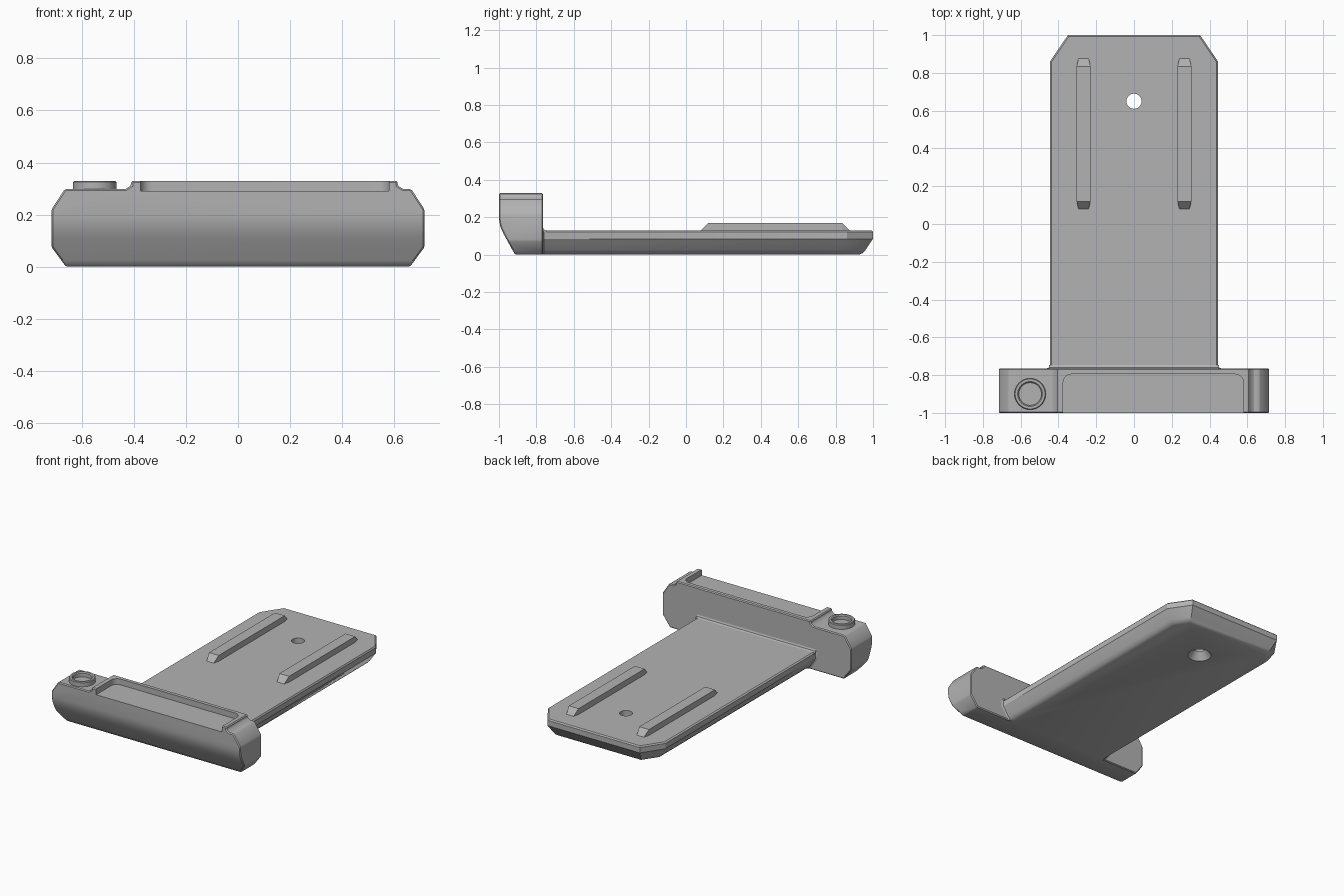
import bpy, bmesh, math
from mathutils import Vector

cube = bpy.data.objects.get("Cube")
if cube:
    bpy.data.objects.remove(cube, do_unlink=True)

grey = bpy.data.materials.new("plain grey")
grey.use_nodes = True
colour = (0.45, 0.45, 0.45, 1)
grey.diffuse_color = colour
grey.node_tree.nodes["Principled BSDF"].inputs["Base Color"].default_value = colour


def finish(name, bm):
    bmesh.ops.recalc_face_normals(bm, faces=bm.faces)
    mesh = bpy.data.meshes.new(name)
    bm.to_mesh(mesh)
    bm.free()
    mesh.materials.append(grey)
    ob = bpy.data.objects.new(name, mesh)
    bpy.context.collection.objects.link(ob)
    return ob


def loft(name, rings):
    """Skin a stack of equal-length rings and cap both ends."""
    bm = bmesh.new()
    loops = [[bm.verts.new(p) for p in ring] for ring in rings]
    n = len(loops[0])
    for a, b in zip(loops, loops[1:]):
        for i in range(n):
            j = (i + 1) % n
            bm.faces.new((a[i], a[j], b[j], b[i]))
    bm.faces.new(loops[0])
    bm.faces.new(loops[-1])
    return finish(name, bm)


def prism(name, points, axis, lo, hi):
    """Extrude a 2D outline along one axis."""
    def place(p, d):
        q = list(p)
        q.insert(axis, d)
        return q
    return loft(name, [[place(p, d) for p in points] for d in (lo, hi)])


def circle(x, y, r, z, n=40):
    return [(x + r * math.cos(2 * math.pi * i / n),
             y + r * math.sin(2 * math.pi * i / n), z) for i in range(n)]


def apply(ob, mod):
    bpy.context.view_layer.objects.active = ob
    bpy.ops.object.modifier_apply(modifier=mod.name)


def boolean(ob, cutter, operation):
    mod = ob.modifiers.new("cut", 'BOOLEAN')
    mod.operation = operation
    mod.solver = 'EXACT'
    mod.object = cutter
    apply(ob, mod)
    bpy.data.objects.remove(cutter, do_unlink=True)


def smooth(ob, degrees=30):
    bpy.ops.object.select_all(action='DESELECT')
    ob.select_set(True)
    bpy.context.view_layer.objects.active = ob
    bpy.ops.object.shade_smooth_by_angle(angle=math.radians(degrees))


# Front bar with its raised rim, trimmed by the side profile
W, BACK = 0.716, -0.765
bar = prism("front_bar", [
    (-0.66, 0), (0.66, 0), (W, 0.075), (W, 0.22), (0.665, 0.298),
    (0.635, 0.298), (0.612, 0.312), (0.612, 0.33), (-0.41, 0.33),
    (-0.41, 0.312), (-0.433, 0.298), (-0.665, 0.298), (-W, 0.22), (-W, 0.075),
], 1, -1.2, BACK)
side = prism("side_profile", [
    (-1, 0.5), (-1, 0.19), (-0.993, 0.15), (-0.975, 0.11), (-0.928, 0.025),
    (-0.91, -0.005), (-0.5, -0.005), (-0.5, 0.5)], 0, -1, 1)
boolean(bar, side, 'INTERSECT')
bevel = bar.modifiers.new("edge", 'BEVEL')
bevel.width = 0.006
bevel.segments = 1
bevel.limit_method = 'ANGLE'
bevel.angle_limit = math.radians(32)
apply(bar, bevel)

# Shallow tray in the rim, open at the front with rounded back corners
x0, x1, yb, r = -0.375, 0.58, -0.795, 0.045
tray = [(x0, -1.1), (x1, -1.1)]
for cx, start in ((x1 - r, 0), (x0 + r, 90)):
    for k in range(7):
        a = math.radians(start + 15 * k)
        tray.append((cx + r * math.cos(a), yb - r + r * math.sin(a)))
boolean(bar, prism("tray_cutter", tray, 2, 0.29, 0.5), 'DIFFERENCE')
smooth(bar)

# Round socket on the bar
SX, SY = -0.55, -0.9
socket = loft("round_socket", [circle(SX, SY, rad, z) for rad, z in (
    (0.083, 0.285), (0.083, 0.325), (0.079, 0.33), (0.066, 0.33),
    (0.06, 0.324), (0.06, 0.299))])
smooth(socket)


# Long plate with clipped back corners and a rounded underside
def plate_ring(inset, z):
    w = 0.445 - inset
    half = [(w + 0.018, -0.8), (w + 0.018, BACK), (w + 0.005, -0.76),
            (w, -0.747), (w, 0.86 - 0.31 * inset),
            (0.35 - 0.53 * inset, 1 - inset)]
    pts = half + [(-x, y) for x, y in reversed(half)]
    return [(x, y, z) for x, y in pts]


plate = loft("base_plate", [plate_ring(i, z) for i, z in (
    (0.075, 0), (0.056, 0.008), (0.04, 0.025), (0.012, 0.068),
    (0, 0.085), (0, 0.122), (0.008, 0.13))])

# Screw hole, widened underneath
hole = loft("hole_cutter", [circle(0, 0.65, rad, z) for rad, z in (
    (0.075, -0.05), (0.075, 0), (0.04, 0.05), (0.04, 0.3))])
boolean(plate, hole, 'DIFFERENCE')
smooth(plate, 28)

# Small fillet where the plate meets the bar
prism("joint_fillet", [(-0.78, 0.12), (-0.747, 0.12), (-0.747, 0.13),
                       (-0.76, 0.135), (BACK, 0.146), (-0.78, 0.146)],
      0, -0.45, 0.45)

# Pair of raised rails with sloping, tapered ends
for name, side_sign in (("right_rail", -1), ("left_rail", 1)):
    bm = bmesh.new()
    for sx in (-1, 1):
        for y_top, y_tip in ((0.12, 0.08), (0.835, 0.875)):
            for half, y, z in ((0.037, y_top, 0.17), (0.037, y_top, 0.125),
                               (0.027, y_tip, 0.13), (0.027, y_tip, 0.125)):
                bm.verts.new((side_sign * 0.267 + sx * half, y, z))
    bmesh.ops.convex_hull(bm, input=bm.verts)
    bmesh.ops.dissolve_limit(bm, angle_limit=0.01, verts=bm.verts, edges=bm.edges)
    finish(name, bm)
